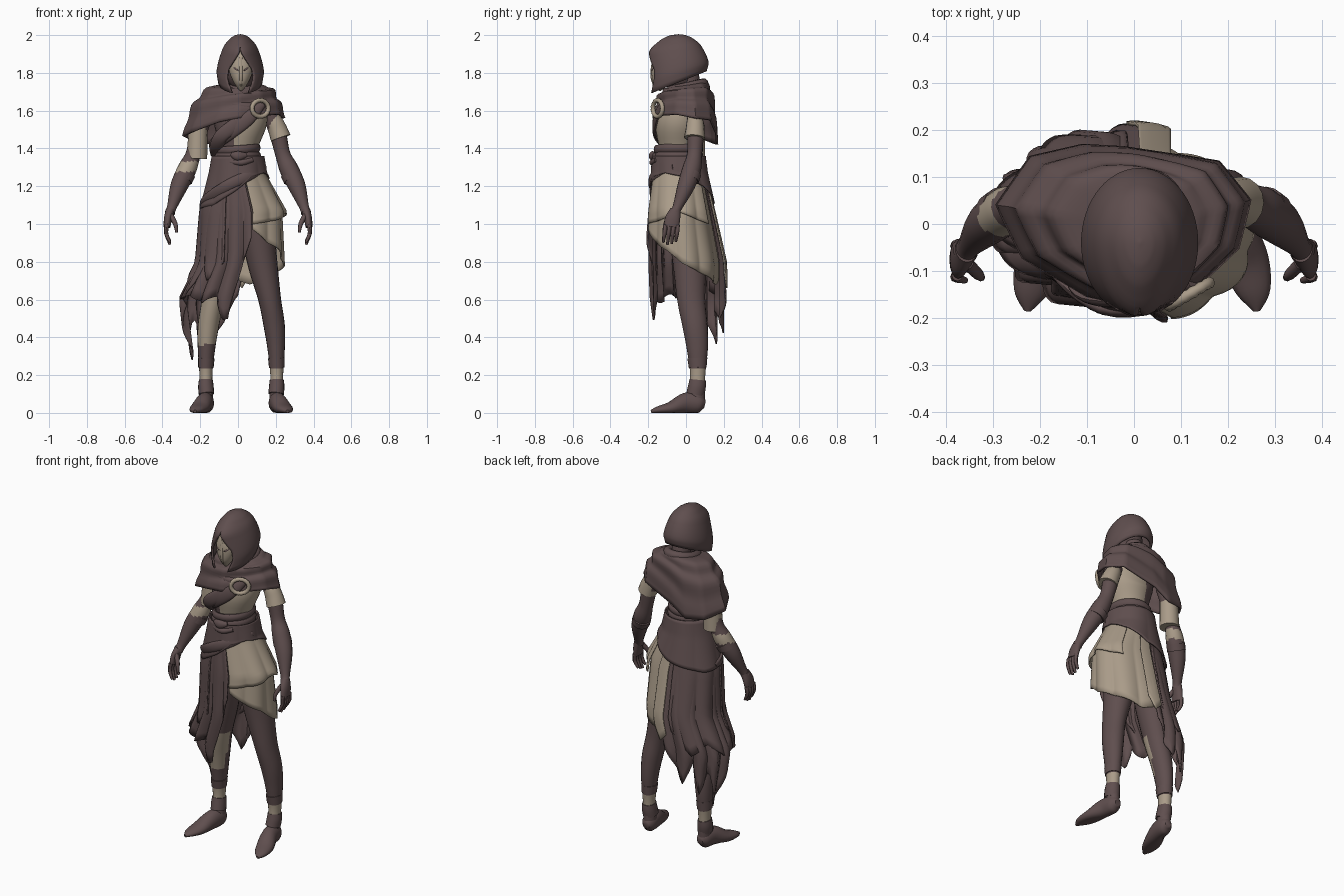
import bpy, bmesh
from math import sin, cos, pi, radians
from mathutils import Vector

old = bpy.data.objects.get("Cube")
if old:
    bpy.data.objects.remove(old, do_unlink=True)


def material(name, rgb):
    m = bpy.data.materials.new(name)
    m.use_nodes = True
    m.diffuse_color = (*rgb, 1)
    m.node_tree.nodes["Principled BSDF"].inputs["Base Color"].default_value = (*rgb, 1)
    return m


CLOTH = material("dark_brown_cloth", (.115, .077, .077))
LINEN = material("pale_linen", (.40, .33, .25))
Y, Z = Vector((0, 1, 0)), Vector((0, 0, 1))


def finish(name, bm, mat, thick=0, rule=None):
    """Turn a bmesh into a smooth object; rule(centre) picks linen faces."""
    bmesh.ops.remove_doubles(bm, verts=bm.verts, dist=.0004)
    bmesh.ops.recalc_face_normals(bm, faces=bm.faces)
    me = bpy.data.meshes.new(name)
    me.materials.append(mat)
    if rule:
        me.materials.append(LINEN)
    for f in bm.faces:
        f.smooth = True
        if rule and rule(f.calc_center_median()):
            f.material_index = 1
    bm.to_mesh(me)
    bm.free()
    me.set_sharp_from_angle(angle=radians(45))
    ob = bpy.data.objects.new(name, me)
    bpy.context.collection.objects.link(ob)
    if thick:
        mod = ob.modifiers.new("thickness", "SOLIDIFY")
        mod.thickness = thick
        mod.offset = 0
    return ob


def lerp(table, k):
    """Linear lookup in rows sorted by their first value."""
    if k <= table[0][0]:
        return table[0][1:]
    for a, b in zip(table, table[1:]):
        if k <= b[0]:
            t = (k - a[0]) / (b[0] - a[0])
            return [p + (q - p) * t for p, q in zip(a[1:], b[1:])]
    return table[-1][1:]


def spline(pts, n):
    """Catmull-Rom through rows of numbers."""
    out = []
    for i in range(len(pts) - 1):
        rows = [pts[max(i - 1, 0)], pts[i], pts[i + 1], pts[min(i + 2, len(pts) - 1)]]
        for j in range(n):
            t = j / n
            out.append([b + t * (c - a + t * (2*a - 5*b + 4*c - d + t * (3*(b - c) + d - a))) / 2
                        for a, b, c, d in zip(*rows)])
    return out + [list(pts[-1])]


def tube(name, pts, mat, ref=Y, sides=16, n=5, closed=False, rule=None):
    """Loft ellipses along rows of x, y, z, radius and optional second radius."""
    pts = [p if len(p) == 5 else (*p, p[3]) for p in pts]
    rows = pts if closed else spline(pts, n)
    bm, rings, m = bmesh.new(), [], len(rows)
    for i, p in enumerate(rows):
        a, b = ((i - 1) % m, (i + 1) % m) if closed else (max(i - 1, 0), min(i + 1, m - 1))
        t = (Vector(rows[b][:3]) - Vector(rows[a][:3])).normalized()
        u = ref.cross(t).normalized()
        v = t.cross(u)
        ring = []
        for k in range(sides):
            w = 2 * pi * k / sides
            co = Vector(p[:3]) + u * p[3] * cos(w) + v * p[4] * sin(w)
            co.z = max(co.z, 0)
            ring.append(bm.verts.new(co))
        rings.append(ring)
    for a, b in list(zip(rings, rings[1:])) + ([(rings[-1], rings[0])] if closed else []):
        for k in range(sides):
            bm.faces.new((a[k - 1], a[k], b[k], b[k - 1]))
    if not closed:
        bm.faces.new(rings[0])
        bm.faces.new(rings[-1])
    return finish(name, bm, mat, 0, rule)


def loop(name, centre, rx, ry, r, mat, tilt=0, lean=0, r2=None):
    """Closed roll of cloth around a vertical axis."""
    cx, cy, cz = centre
    ang = [2 * pi * i / 40 for i in range(40)]
    return tube(name, [(cx + rx * sin(a), cy - ry * cos(a), cz - tilt * cos(a) + lean * sin(a), r, r2 or r)
                       for a in ang], mat, ref=Z, sides=10, closed=True)


def sheet(name, nu, nv, fn, mat, thick=.008):
    """Cloth grid from fn(u, v), both running 0 to 1."""
    bm = bmesh.new()
    g = [[bm.verts.new(fn(i / nu, j / nv)) for j in range(nv + 1)] for i in range(nu + 1)]
    for i in range(nu):
        for j in range(nv):
            bm.faces.new((g[i][j], g[i + 1][j], g[i + 1][j + 1], g[i][j + 1]))
    return finish(name, bm, mat, thick)


# Skirt flare: height, half width, half depth, centre x, centre y
FLARE = [(.25, .22, .15, -.03, .05), (.6, .275, .185, -.02, .02), (.8, .225, .19, .025, .01),
         (1.07, .212, .16, .028, -.02), (1.27, .132, .128, 0, -.035), (1.4, .108, .115, 0, -.04)]


def skirt(name, hem, top, mat, off=0, pleat=.015, folds=13, dy=0):
    """Pleated panel hung round the hips; hem rows are angle from front, height."""
    a0, a1 = hem[0][0], hem[-1][0]

    def fn(u, v):
        deg = a0 + (a1 - a0) * u
        a, low = radians(deg), lerp(hem, deg)[0]
        z = top + (low - top) * v
        rx, ry, cx, cy = lerp(FLARE, z)
        d = off + pleat * v * (2 * abs(sin(a * folds / 2)) - 1)
        return (cx + (rx + d) * sin(a), cy + dy * v - (ry + d) * cos(a), z)
    return sheet(name, max(12, int((a1 - a0) / 2.5)), 14, fn, mat)


# Torso with one pale side
tube("torso", [(0, -.03, 1.0, .11, .09), (0, -.035, 1.22, .12, .11), (0, -.04, 1.38, .1, .1),
               (.012, -.035, 1.54, .142, .125), (.012, .01, 1.64, .13, .085), (.015, .025, 1.7, .06, .06),
               (.02, .01, 1.8, .05, .055)], CLOTH, sides=28, n=6,
     rule=lambda c: c.x > -.03 and 1.37 < c.z < 1.65)

# Skirts
skirt("pale_underskirt", [(14, .97), (40, .9), (65, .86), (90, .79), (130, .73), (165, .68), (180, .7)],
      1.3, LINEN, -.012, .008, 9, -.028)
skirt("pale_tail", [(167, .74), (174, .66), (184, .7)], 1.25, LINEN, .01, .004)
skirt("pale_overskirt", [(13, 1.0), (50, 1.02), (90, 1.06), (140, 1.0)], 1.3, LINEN, .008, .008, 9, -.01)
skirt("dark_skirt", [(-183, .62), (-168, .48), (-160, .42), (-148, .55), (-138, .36), (-124, .5), (-110, .28),
                     (-95, .45), (-82, .6), (-60, .63), (-38, .58), (-22, .62), (-13, .49), (-6, .5), (2, .82),
                     (11, .93)], 1.3, CLOTH, 0, .018, 17, -.012)
skirt("dark_overskirt", [(-170, .72), (-150, .6), (-125, .66), (-100, .58), (-84, .62), (-60, .84), (-40, .7),
                         (-25, .8)], 1.3, CLOTH, .008, .012, 11, -.012)
skirt("side_drape", [(-82, .74), (-70, .6), (-56, .68), (-48, .85)], 1.15, CLOTH, .018, .012, 15)
skirt("hip_wrap", [(-180, 1.12), (-120, 1.07), (-80, 1.08), (-45, 1.1), (-10, 1.17), (25, 1.25), (60, 1.27),
                   (100, 1.25), (140, 1.2), (180, 1.12)], 1.36, CLOTH, .02, .003, 8)

# Belt rolls, knot and hanging ends
for i in range(3):
    loop(f"belt_roll_{i}", (0, -.04, 1.325 + i * .035), .112 - i * .003, .118, .013, CLOTH,
         lean=.008 * (i - 1), r2=.022)
tube("hip_roll", [(.13, -.06, 1.3, .025), (.06, -.165, 1.26, .03, .015), (-.06, -.18, 1.2, .03, .015),
                  (-.16, -.1, 1.13, .03, .015), (-.185, .0, 1.09, .02)], CLOTH)
tube("belt_knot", [(-.035, -.17, 1.37, .012), (0, -.178, 1.36, .026, .018), (.045, -.165, 1.365, .012)], CLOTH)
tube("belt_loop", [(-.04, -.165, 1.33, .014), (.02, -.178, 1.325, .016), (.075, -.155, 1.34, .014)], CLOTH)

# Chest sash in two bands
for i in range(2):
    d = i * .045
    tube(f"chest_sash_{i}", [(.13 - d, -.125, 1.635, .02, .014), (.055 - d, -.16, 1.56 - d / 3, .036, .014),
                             (-.04 - d, -.158, 1.485 - d / 3, .036, .014), (-.115, -.105, 1.43 - d / 2, .035, .014),
                             (-.115, -.02, 1.39 - d / 2, .03, .014)], CLOTH)

# Shawl: angle from front, hem x, y, z
SHAWL = [(-180, -.02, .16, 1.48), (-150, -.11, .165, 1.42), (-120, -.22, .14, 1.43), (-90, -.29, .04, 1.465),
         (-55, -.235, -.07, 1.49), (-25, -.1, -.15, 1.54), (0, 0, -.172, 1.56), (40, .14, -.125, 1.575),
         (65, .22, -.05, 1.58), (95, .245, .05, 1.56), (130, .18, .13, 1.55), (180, -.02, .16, 1.48)]


def shawl(u, v):
    deg = -180 + 360 * u
    a = radians(deg)
    hx, hy, hz = lerp(SHAWL, deg)
    nx, ny, nz = .02 + .08 * sin(a), .005 - .085 * cos(a), 1.73 - .015 * cos(a)
    s, fold = v ** .55, .007 * sin(v * 16 + 2 * sin(a)) * sin(pi * v)
    return (nx + (hx - nx) * s + fold * sin(a), ny + (hy - ny) * s - fold * cos(a),
            nz + (hz - nz) * v ** 1.8 + fold)


sheet("shawl", 72, 18, shawl, CLOTH, .012)
loop("cowl_upper", (.02, .005, 1.725), .078, .088, .026, CLOTH, tilt=.02)
loop("cowl_middle", (.02, -.01, 1.69), .098, .1, .026, CLOTH, tilt=.025, lean=-.012)
loop("cowl_lower", (.02, -.015, 1.655), .125, .118, .024, CLOTH, tilt=.03, lean=-.02)

# Brooch ring
ring_pts = [2 * pi * i / 32 for i in range(32)]
tube("brooch_ring", [(.118 + .043 * cos(a), -.15 + .025 * cos(a), 1.612 + .043 * sin(a), .011 + .002 * (i % 2))
                     for i, a in enumerate(ring_pts)], LINEN, sides=8, closed=True)

# Hood: drop fraction, size, half gap of the face opening
HOOD = [(0, 0, 0), (.02, .22, 0), (.08, .42, 0), (.2, .64, 0), (.28, .74, 1), (.45, .87, 19), (.6, .96, 33),
        (.78, 1.03, 35), (1, .95, 22)]


def hood(u, v):
    k = v * v
    size, gap = lerp(HOOD, k)
    a = radians(gap + (360 - 2 * gap) * u)
    hem = 1.75 - .06 * cos(a)
    front = size + (min(1, size * 1.35) - size) * max(0, cos(a))
    return (.012 + .118 * size * sin(a), -.04 - .152 * front * cos(a), 2 + (hem - 2) * k)


sheet("hood", 48, 22, hood, CLOTH, .01)
tube("head", [(.02, .0, 1.72, .04), (.02, -.04, 1.78, .08, .085), (.02, -.045, 1.86, .08, .1),
              (.02, -.04, 1.94, .04, .05)], CLOTH)

# Pointed mask with brow, ridge and eye slits
tube("mask", [(.016, -.14, 1.705, .006), (.016, -.135, 1.745, .036, .042), (.016, -.13, 1.81, .062, .054),
              (.016, -.125, 1.86, .055, .054), (.016, -.12, 1.915, .025, .045)], LINEN)
tube("mask_ridge", [(.016, -.17, 1.73, .004), (.016, -.18, 1.79, .009), (.016, -.17, 1.88, .008)], LINEN)
for side, s in (("left", 1), ("right", -1)):
    tube(side + "_eye_slit", [(.016 + s * .014, -.181, 1.812, .003), (.016 + s * .03, -.174, 1.822, .006, .004),
                              (.016 + s * .046, -.16, 1.835, .003)], CLOTH, sides=8)

# Limbs, mirrored with a small shift of the right lower leg
for side, s in (("left", 1), ("right", -1)):
    def put(pts):
        return [(s * p[0] + (s < 0) * .035 * min(1, max(0, 1.15 - p[2]) * 2) * (abs(p[0]) < .3), *p[1:])
                for p in pts]
    right = s < 0
    tube(side + "_leg", put([(.075, -.01, 1.12, .085, .1), (.105, .01, .95, .088, .1), (.132, .02, .78, .078, .088),
                             (.168, .028, .6, .06, .074), (.192, .048, .46, .056, .066), (.202, .06, .34, .046, .056),
                             (.205, .062, .2, .034, .04), (.202, .055, .07, .036, .045)]), CLOTH, n=8, sides=20,
         rule=lambda c: .17 < c.z < .235 or (right and .36 < c.z < .61 and c.y < .035))
    tube(side + "_boot_cuff", put([(.205, .062, .175, .037, .043), (.205, .058, .14, .041, .047),
                                   (.202, .05, .1, .041, .048)]), CLOTH)
    tube(side + "_shin_cuff", put([(.203, .06, .29, .044, .053), (.205, .062, .24, .041, .047)]), CLOTH)
    tube(side + "_foot", put([(.2, .1, .045, .02), (.202, .07, .05, .04, .05), (.212, .0, .052, .045, .055),
                              (.238, -.08, .026, .05, .034), (.256, -.145, .016, .036, .02),
                              (.262, -.185, .008, .008)]), CLOTH, ref=Z)
    tube(side + "_arm", put([(.17, .045, 1.58, .04), (.21, .05, 1.48, .044), (.237, .045, 1.37, .04),
                             (.27, .03, 1.29, .05), (.312, .0, 1.2, .046), (.35, -.045, 1.09, .026),
                             (.36, -.06, 1.06, .027)]), CLOTH, n=8,
         rule=lambda c: right and 1.275 < c.z < 1.33)
    low = 1.345 if right else 1.455
    tube(side + "_sleeve", put([(.17, .045, 1.575, .035), (.192, .048, 1.54, .045), (.21, .048, 1.5, .05),
                                (.217 if right else .226, .045, low, .054, .056)]), LINEN)
    tube(side + "_bracer_edge", put([(.275, .03, 1.27, .052), (.292, .018, 1.235, .052)]), CLOTH)
    tube(side + "_palm", put([(.358, -.055, 1.075, .024, .028), (.37, -.07, 1.03, .022, .04),
                              (.376, -.078, .985, .018, .04)]), CLOTH)
    for i in range(4):
        y, drop = -.11 + i * .022, .012 * abs(i - 1.3)
        tube(f"{side}_finger_{i}", put([(.377, y, .995, .012), (.38, y - .004, .95, .011),
                                        (.36, y - .01, .888 + drop, .007)]), CLOTH, sides=8)
    tube(side + "_thumb", put([(.355, -.085, 1.045, .014), (.332, -.108, 1.0, .012), (.325, -.115, .955, .007)]),
         CLOTH, sides=8)
